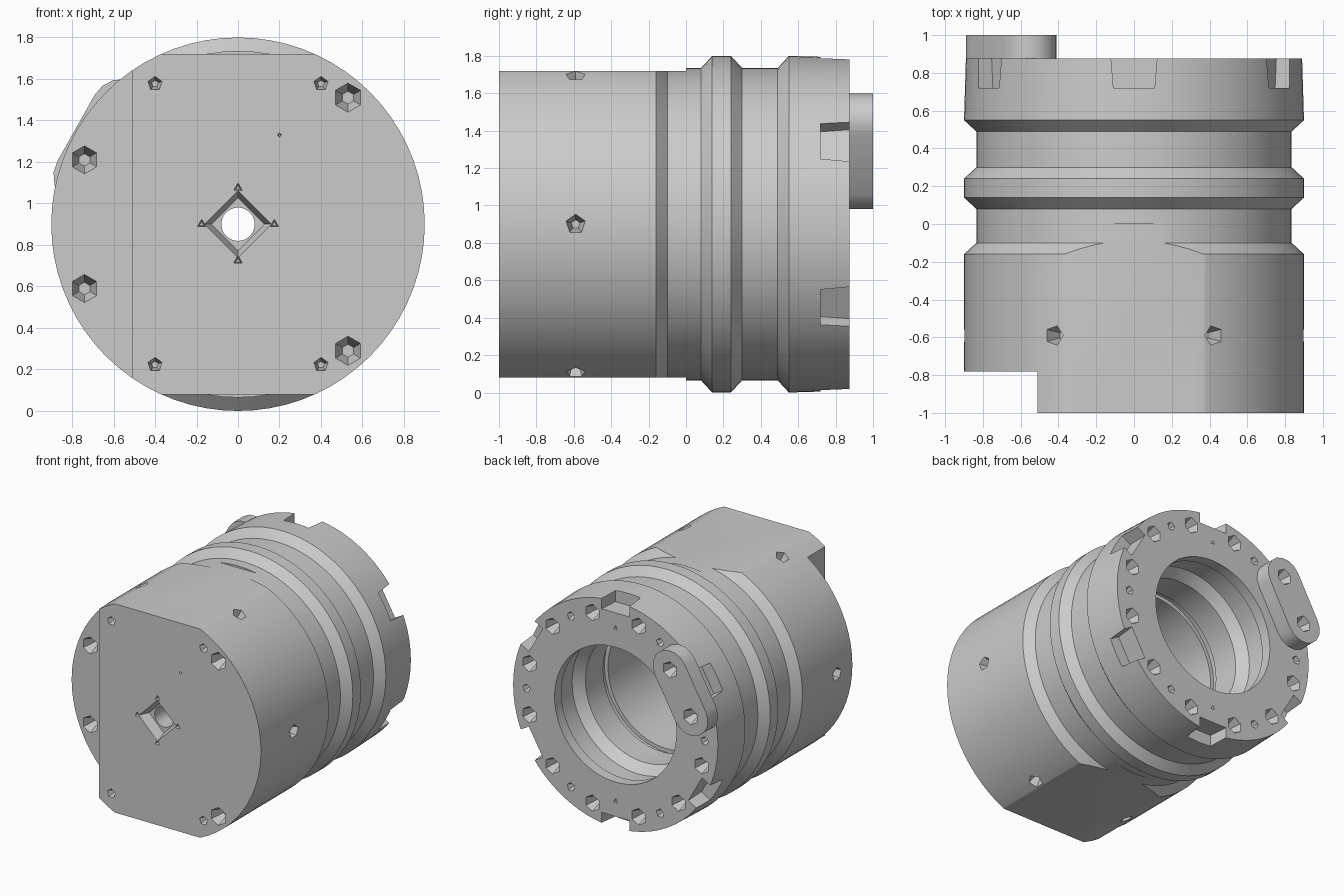
import bpy, bmesh, math
from mathutils import Matrix, Vector

if "Cube" in bpy.data.objects:
    bpy.data.objects.remove(bpy.data.objects["Cube"], do_unlink=True)

AXIS = 0.9  # height of the cylinder axis
BACK = 0.875

steel = bpy.data.materials.new("plain steel grey")
steel.use_nodes = True
steel.diffuse_color = (0.6, 0.6, 0.6, 1)
steel.node_tree.nodes["Principled BSDF"].inputs["Base Color"].default_value = (0.6, 0.6, 0.6, 1)


def make(name, bm):
    bmesh.ops.recalc_face_normals(bm, faces=bm.faces)
    mesh = bpy.data.meshes.new(name)
    bm.to_mesh(mesh)
    bm.free()
    mesh.materials.append(steel)
    obj = bpy.data.objects.new(name, mesh)
    bpy.context.collection.objects.link(obj)
    return obj


def lathe(name, profile, sides=72):
    """Turn a closed (y, radius) profile around the long axis."""
    bm = bmesh.new()
    rings = []
    for i in range(sides):
        a = math.tau * i / sides
        rings.append([bm.verts.new((r * math.cos(a), y, AXIS + r * math.sin(a))) for y, r in profile])
    n = len(profile)
    for i in range(sides):
        p, q = rings[i], rings[(i + 1) % sides]
        for j in range(n):
            k = (j + 1) % n
            bm.faces.new((p[j], p[k], q[k], q[j]))
    return make(name, bm)


def bit(bm, pos, inward, radius, depth, sides, tip=0.4):
    """Tapered drill shape that starts just outside a surface and points inward."""
    inward = Vector(inward)
    turn = inward.to_track_quat('Z', 'Y').to_matrix().to_4x4()
    place = Matrix.Translation(Vector(pos) + inward * (depth / 2 - 0.01)) @ turn
    bmesh.ops.create_cone(bm, cap_ends=True, segments=sides, radius1=radius,
                          radius2=radius * tip, depth=depth + 0.02, matrix=place)


def block(bm, centre, size, turn=0):
    m = Matrix.Translation(centre) @ Matrix.Rotation(turn, 4, 'Y') @ Matrix.Diagonal((*size, 1))
    return bmesh.ops.create_cube(bm, size=1, matrix=m)["verts"]


def polar(radius, degrees, y):
    a = math.radians(degrees)
    return Vector((radius * math.cos(a), y, AXIS + radius * math.sin(a)))


def carve(target, bm):
    cutter = make("cutter", bm)
    cutter.hide_render = True
    mod = target.modifiers.new("cut", 'BOOLEAN')
    mod.operation, mod.solver, mod.object = 'DIFFERENCE', 'EXACT', cutter
    mod.use_self = True
    bpy.ops.object.select_all(action='DESELECT')
    bpy.context.view_layer.objects.active = target
    target.select_set(True)
    bpy.ops.object.modifier_apply(modifier=mod.name)
    bpy.data.objects.remove(cutter, do_unlink=True)


# Turned body: ribs and grooves outside, stepped bore inside
outer = [(-1, 0.9), (-0.16, 0.9), (-0.10, 0.835), (0.08, 0.835), (0.14, 0.9), (0.24, 0.9),
         (0.30, 0.835), (0.49, 0.835), (0.55, 0.9), (BACK, 0.89)]
bore = [(BACK, 0.53), (0.79, 0.53), (0.79, 0.57), (0.60, 0.57), (0.52, 0.51), (0.30, 0.51),
        (0.30, 0.54), (0.24, 0.54), (0.24, 0.51), (-0.6, 0.51), (-0.6, 0.08), (-1, 0.08)]
body = lathe("housing", outer + bore)

# Top and bottom flats, and the stepped side of the front end
bm = bmesh.new()
for side in (-1, 1):
    block(bm, (0, -0.65, AXIS + side * 1.02), (2, 1.3, 0.4))
block(bm, (-1.01, -1.28, AXIS), (1, 1, 3))
carve(body, bm)

# Six tapered notches around the back rim
bm = bmesh.new()
for k in range(6):
    deg = 30 + 60 * k
    verts = block(bm, polar(0.91, deg, 0.82), (0.22, 0.2, 0.25), -math.radians(deg))
    tangent = polar(1, deg + 90, 0) - Vector((0, 0, AXIS))
    for v in verts:
        if v.co.y < 0.8:
            v.co -= tangent * 0.13 * (v.co - Vector((0, 0, AXIS))).dot(tangent)
carve(body, bm)

# Bolt sockets and small pin holes in the back ring
bm = bmesh.new()
for k in range(12):
    bit(bm, polar(0.775, 15 + 30 * k, BACK), (0, -1, 0), 0.072, 0.1, 6)
for k in range(6):
    bit(bm, polar(0.775, 60 * k, BACK), (0, -1, 0), 0.04, 0.06, 5)
for deg in (90, 270):
    bit(bm, polar(0.68, deg, BACK), (0, -1, 0), 0.025, 0.04, 3)
carve(body, bm)

# Front sockets, corner pin holes and the diamond recess round the centre hole
bm = bmesh.new()
for z in (-0.31, 0.31):
    bit(bm, (-0.74, -0.78, AXIS + z), (0, 1, 0), 0.075, 0.1, 6)
for z in (-0.61, 0.61):
    bit(bm, (0.53, -1, AXIS + z), (0, 1, 0), 0.078, 0.1, 6)
    for x in (-0.4, 0.4):
        bit(bm, (x, -1, AXIS + z * 1.11), (0, 1, 0), 0.042, 0.06, 5)
bit(bm, (0.2, -1, 1.33), (0, 1, 0), 0.014, 0.03, 4)
bit(bm, (0, -1, AXIS), (0, 1, 0), 0.17, 0.08, 4, 0.75)
for k in range(4):
    bit(bm, polar(0.175, 90 * k, -1), (0, 1, 0), 0.03, 0.04, 3)
# Radial holes around the side
for deg, reach in ((0, 0.9), (180, 0.9), (62, 0.9), (118, 0.9), (242, 0.9), (298, 0.9)):
    pos = polar(reach, deg, -0.59)
    bit(bm, pos, (Vector((0, -0.59, AXIS)) - pos).normalized(), 0.06, 0.1, 5)
carve(body, bm)

# Rounded two-bolt clamp tab on the back face
ends = [Vector((-0.74, 0, 1.13)), Vector((-0.56, 0, 1.45))]
along = (ends[1] - ends[0]).normalized()
start = math.atan2(along.z, along.x)
bm = bmesh.new()
outline = []
for end, first in ((ends[1], start - math.pi / 2), (ends[0], start + math.pi / 2)):
    for i in range(9):
        a = first + math.pi * i / 8
        outline.append(bm.verts.new((end.x + 0.15 * math.cos(a), BACK, end.z + 0.15 * math.sin(a))))
face = bm.faces.new(outline)
top = bmesh.ops.extrude_face_region(bm, geom=[face])["geom"]
bmesh.ops.translate(bm, verts=[g for g in top if isinstance(g, bmesh.types.BMVert)], vec=(0, 0.125, 0))
tab = make("clamp_tab", bm)
bm = bmesh.new()
for end in ends:
    bit(bm, (end.x, 1, end.z), (0, -1, 0), 0.072, 0.09, 6)
carve(tab, bm)

# Smooth turned surfaces with crisp edges
for obj in (body, tab):
    bpy.ops.object.select_all(action='DESELECT')
    bpy.context.view_layer.objects.active = obj
    obj.select_set(True)
    bpy.ops.object.shade_smooth_by_angle(angle=math.radians(25))
